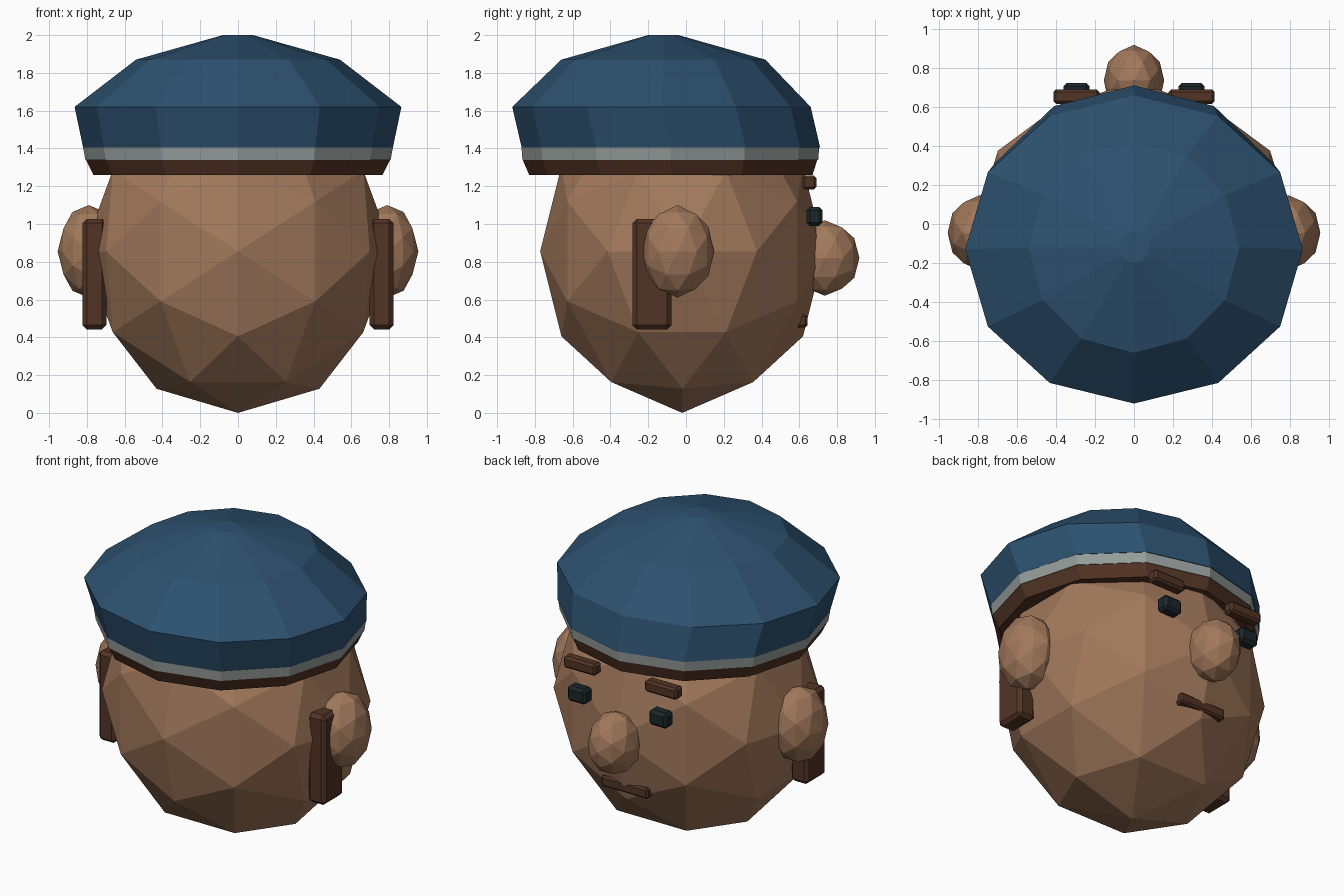
import bpy, bmesh, math
from mathutils import Vector

if "Cube" in bpy.data.objects:
    bpy.data.objects.remove(bpy.data.objects["Cube"])


def mat(name, rgb):
    m = bpy.data.materials.new(name)
    m.diffuse_color = (*rgb, 1)
    m.use_nodes = True
    m.node_tree.nodes["Principled BSDF"].inputs["Base Color"].default_value = m.diffuse_color
    return m


SKIN = mat("skin", (0.36, 0.19, 0.105))
BLUE = mat("blue_cloth", (0.026, 0.082, 0.16))
TRIM = mat("grey_trim", (0.30, 0.34, 0.33))
BROWN = mat("brown_hair", (0.085, 0.034, 0.018))
DARK = mat("dark_eye", (0.012, 0.02, 0.024))


def finish(name, bm, material):
    bmesh.ops.recalc_face_normals(bm, faces=bm.faces)
    me = bpy.data.meshes.new(name)
    bm.to_mesh(me)
    bm.free()
    me.materials.append(material)
    ob = bpy.data.objects.new(name, me)
    bpy.context.collection.objects.link(ob)
    return ob


def ball(name, centre, radii, material):
    """80-face icosphere with an edge midpoint at each pole."""
    t = (1 + math.sqrt(5)) / 2
    base = []
    for a in (-1, 1):
        for b in (-t, t):
            base += [Vector((a, 0, b)), Vector((b, a, 0)), Vector((0, b, a))]
    mids = [(p + q) / 2 for i, p in enumerate(base) for q in base[:i]
            if (p - q).length < 2.1]
    bm = bmesh.new()
    for p in base + mids:
        n = p.normalized()
        bm.verts.new([c + r * k for c, r, k in zip(centre, radii, n)])
    bmesh.ops.convex_hull(bm, input=bm.verts)
    return finish(name, bm, material)


def box(name, centre, size, material, bevel=0.018):
    bm = bmesh.new()
    bmesh.ops.create_cube(bm, size=1)
    for v in bm.verts:
        v.co = [c + s * k for c, s, k in zip(centre, size, v.co)]
    bmesh.ops.bevel(bm, geom=bm.edges[:], offset=bevel, segments=1, affect='EDGES')
    return finish(name, bm, material)


def loft(name, rings, material, sides=12):
    """Capped stack of ellipses, each given as (z, centre y, x radius, y radius)."""
    bm = bmesh.new()
    loops = [[bm.verts.new((rx * math.cos(2 * math.pi * i / sides),
                            cy + ry * math.sin(2 * math.pi * i / sides), z))
              for i in range(sides)] for z, cy, rx, ry in rings]
    for lo, hi in zip(loops, loops[1:]):
        for i in range(sides):
            j = (i + 1) % sides
            bm.faces.new((lo[i], lo[j], hi[j], hi[i]))
    bm.faces.new(loops[0][::-1])
    bm.faces.new(loops[-1])
    return finish(name, bm, material)


# Head and nose (the face looks toward +y)
ball("head", (0, -0.02, 0.855), (0.82, 0.752, 0.855), SKIN)
ball("nose", (0, 0.735, 0.82), (0.155, 0.183, 0.2), SKIN)

# Paired features
for side, s in (("left", -1), ("right", 1)):
    ball(side + "_ear", (s * 0.79, -0.045, 0.855), (0.165, 0.193, 0.245), SKIN)
    box(side + "_sideburn", (s * 0.76, -0.18, 0.735), (0.125, 0.205, 0.585), BROWN, 0.022)
    box(side + "_eyebrow", (s * 0.295, 0.653, 1.22), (0.235, 0.075, 0.075), BROWN, 0.014)
    box(side + "_eye", (s * 0.295, 0.68, 1.04), (0.135, 0.085, 0.1), DARK)

# Mouth, half sunk into the face
box("mouth", (0, 0.605, 0.487), (0.34, 0.075, 0.07), BROWN, 0.012)

# Cap: brown headband, grey trim, blue crown
loft("cap_headband", [(1.26, -0.08, 0.765, 0.75), (1.34, -0.085, 0.805, 0.78)], BROWN)
loft("cap_trim", [(1.34, -0.083, 0.808, 0.783), (1.405, -0.083, 0.82, 0.788)], TRIM)
loft("cap_crown", [(1.405, -0.08, 0.82, 0.79), (1.62, -0.13, 0.865, 0.79),
                   (1.87, -0.12, 0.54, 0.54), (2.0, -0.12, 0.08, 0.08)], BLUE)
